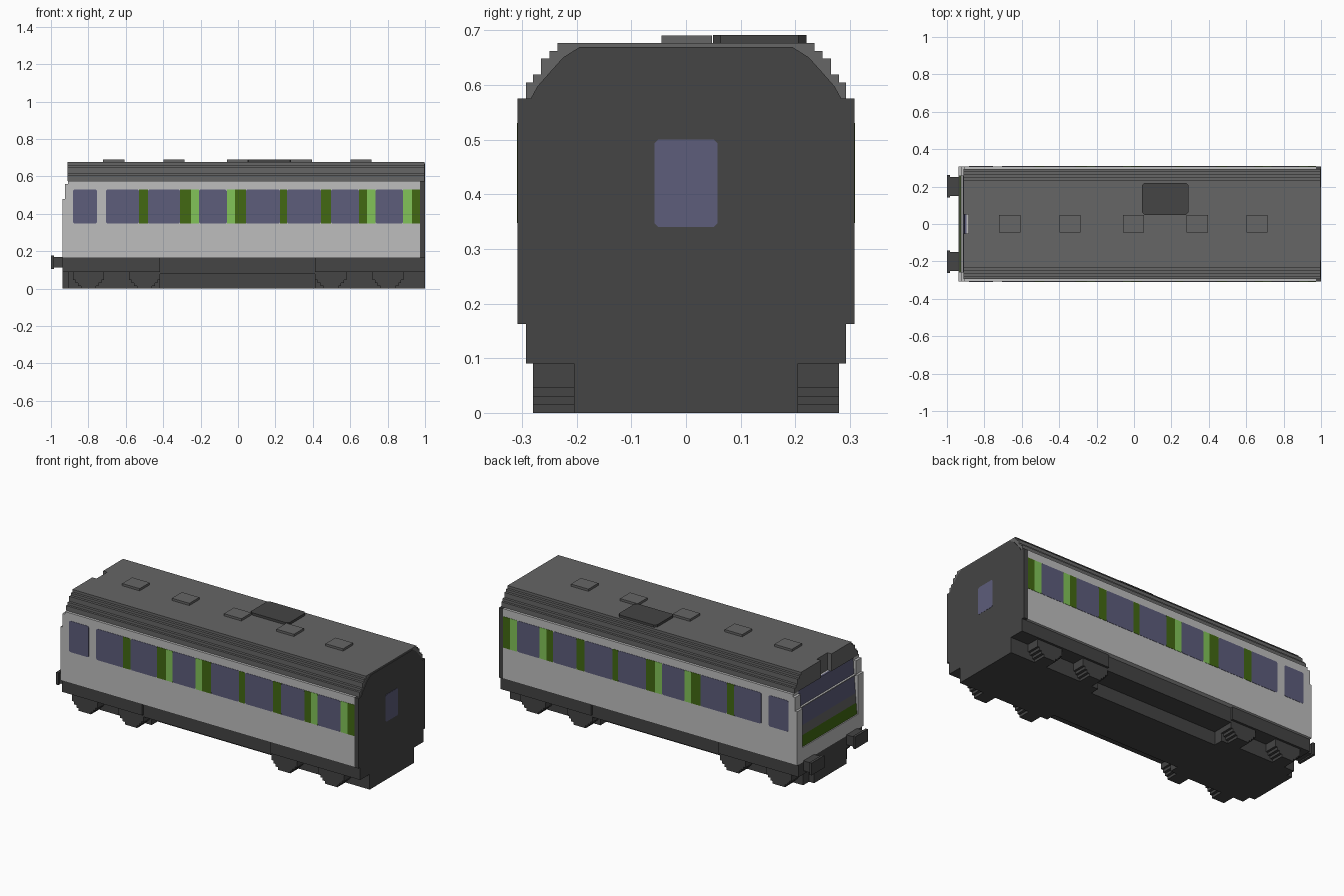
import bpy, bmesh

cube = bpy.data.objects.get("Cube")
if cube:
    bpy.data.objects.remove(cube, do_unlink=True)


def material(name, rgb):
    m = bpy.data.materials.new(name)
    m.use_nodes = True
    m.diffuse_color = (*rgb, 1)
    bsdf = next(n for n in m.node_tree.nodes if n.type == 'BSDF_PRINCIPLED')
    bsdf.inputs["Base Color"].default_value = (*rgb, 1)
    bsdf.inputs["Roughness"].default_value = 0.8
    return m


WALL = material("light grey", (0.515, 0.515, 0.515))
DARK = material("dark grey", (0.058, 0.058, 0.058))
ROOF = material("roof grey", (0.133, 0.133, 0.133))
GLASS = material("violet glass", (0.109, 0.109, 0.198))
LIME = material("light green", (0.223, 0.546, 0.098))
GREEN = material("dark green", (0.054, 0.141, 0.006))


def prism(name, pts, axis, a, b, mat):
    """Extrude a 2D outline along an axis from a to b."""
    place = {'X': lambda p, t: (t, p[0], p[1]),
             'Y': lambda p, t: (p[0], t, p[1]),
             'Z': lambda p, t: (p[0], p[1], t)}[axis]
    bm = bmesh.new()
    lo = [bm.verts.new(place(p, a)) for p in pts]
    hi = [bm.verts.new(place(p, b)) for p in pts]
    bm.faces.new(lo)
    bm.faces.new(hi[::-1])
    n = len(pts)
    for i in range(n):
        j = (i + 1) % n
        bm.faces.new((lo[i], hi[i], hi[j], lo[j]))
    bmesh.ops.recalc_face_normals(bm, faces=bm.faces)
    me = bpy.data.meshes.new(name)
    bm.to_mesh(me)
    bm.free()
    me.materials.append(mat)
    ob = bpy.data.objects.new(name, me)
    bpy.context.collection.objects.link(ob)
    return ob


def rect(u0, u1, v0, v1, c=0.0):
    """Rectangle outline with optional cut corners."""
    if not c:
        return [(u0, v0), (u1, v0), (u1, v1), (u0, v1)]
    return [(u0 + c, v0), (u1 - c, v0), (u1, v0 + c), (u1, v1 - c),
            (u1 - c, v1), (u0 + c, v1), (u0, v1 - c), (u0, v0 + c)]


def box(name, x, y, z, mat):
    return prism(name, rect(*x, *y), 'Z', *z, mat)


def sides(name, x, y, z, mat):
    """Box repeated on both sides of the carriage."""
    for tag, s in (("right", -1), ("left", 1)):
        box(f"{name}_{tag}", x, sorted((s * y[0], s * y[1])), z, mat)


# Body shell, with cab posts and apron around the windscreen
W = 0.308
box("body", (-0.895, 0.973), (-W, W), (0.163, 0.575), WALL)
box("cab_apron", (-0.938, -0.895), (-W, W), (0.163, 0.25), WALL)
post = [(-0.938, 0.25), (-0.895, 0.25), (-0.895, 0.575), (-0.91, 0.575),
        (-0.91, 0.56), (-0.925, 0.56), (-0.925, 0.48), (-0.938, 0.48)]
for tag, a, b in (("right", -W, -0.257), ("left", 0.257, W)):
    prism(f"cab_post_{tag}", post, 'Y', a, b, WALL)

# Cab front: leaning bands of green, grey and glass
def lean(z):
    return -0.932 + (z - 0.25) * 0.08

for name, z0, z1, mat in (("cab_green_band", 0.25, 0.315, GREEN),
                          ("cab_grey_band", 0.315, 0.37, ROOF),
                          ("windscreen", 0.37, 0.575, GLASS)):
    prism(name, [(lean(z0), z0), (-0.895, z0), (-0.895, z1), (lean(z1), z1)],
          'Y', -0.257, 0.257, mat)
box("windscreen_bar", (-0.925, -0.905), (-0.257, 0.257), (0.476, 0.482), WALL)

# Stepped roof
steps = [(0.293, 0.575), (0.293, 0.604), (0.28, 0.604), (0.28, 0.619),
         (0.265, 0.619), (0.265, 0.648), (0.25, 0.648), (0.25, 0.662),
         (0.235, 0.662), (0.235, 0.677)]
mirrored = [(-y, z) for y, z in reversed(steps)]
prism("roof", steps + mirrored, 'X', -0.885, 0.996, ROOF)
prism("roof_brow_left", steps + [(0.05, 0.677), (0.05, 0.575)], 'X', -0.912, -0.885, ROOF)
prism("roof_brow_right", [(-0.05, 0.575), (-0.05, 0.677)] + mirrored, 'X', -0.912, -0.885, ROOF)

# Roof vents and hatch
for i, x in enumerate((-0.665, -0.342, -0.003, 0.338, 0.658)):
    box(f"roof_vent_{i + 1}", (x - 0.057, x + 0.057), (-0.045, 0.048), (0.67, 0.69), ROOF)
prism("roof_hatch", rect(0.042, 0.292, 0.049, 0.22, 0.014), 'Z', 0.67, 0.691, DARK)

# Dark end wall with a rounded top panel and door window
box("end_wall", (0.973, 1.0), (-W, W), (0.163, 0.575), DARK)
arch = [(0.284, 0.575), (0.272, 0.597), (0.25, 0.622), (0.225, 0.65), (0.195, 0.669)]
prism("end_wall_top", arch + [(-y, z) for y, z in reversed(arch)], 'X', 0.99, 1.0, DARK)
prism("end_door_window", rect(-0.058, 0.058, 0.34, 0.5, 0.007), 'X', 0.994, 1.001, GLASS)

# Window strip: (start, end, colour), the same on both sides
strip = [(-0.882, -0.754, GLASS), (-0.706, -0.53, GLASS), (-0.53, -0.482, GREEN),
         (-0.482, -0.31, GLASS), (-0.31, -0.25, GREEN), (-0.25, -0.208, LIME),
         (-0.208, -0.06, GLASS), (-0.06, -0.016, LIME), (-0.016, 0.042, GREEN),
         (0.042, 0.224, GLASS), (0.224, 0.262, GREEN), (0.262, 0.444, GLASS),
         (0.444, 0.497, GREEN), (0.497, 0.648, GLASS), (0.648, 0.69, GREEN),
         (0.69, 0.735, LIME), (0.735, 0.882, GLASS), (0.882, 0.929, LIME),
         (0.929, 0.973, GREEN)]
names = {GLASS: "window", LIME: "light_stripe", GREEN: "dark_stripe"}
for i, (x0, x1, mat) in enumerate(strip):
    cut = 0.007 if mat == GLASS else 0
    for tag, a, b in (("right", -0.3095, -0.302), ("left", 0.302, 0.3095)):
        prism(f"{names[mat]}_{tag}_{i + 1}", rect(x0, x1, 0.347, 0.53, cut), 'Y', a, b, mat)

# Underframe: wide ends, set-back middle, deep central core
box("underframe_rear", (0.413, 1.0), (-0.293, 0.293), (0.09, 0.163), DARK)
box("underframe_front", (-0.938, -0.418), (-0.293, 0.293), (0.09, 0.163), DARK)
box("underframe_middle", (-0.418, 0.413), (-0.28, 0.28), (0.077, 0.163), DARK)
box("core_rear", (0.413, 1.0), (-0.205, 0.205), (0, 0.09), DARK)
box("core_front", (-0.905, -0.418), (-0.205, 0.205), (0, 0.09), DARK)
box("core_middle", (-0.418, 0.413), (-0.15, 0.15), (0, 0.077), DARK)
box("front_plough", (-0.938, -0.905), (-0.15, 0.15), (0, 0.09), DARK)

# Stepped wheel covers
wheel = [(0.04, 0), (0.04, 0.015), (0.055, 0.015), (0.055, 0.03),
         (0.07, 0.03), (0.07, 0.046), (0.083, 0.046), (0.083, 0.09)]
wheel += [(-x, z) for x, z in reversed(wheel)]
for i, cx in enumerate((-0.8, -0.5, 0.496, 0.802)):
    for tag, a, b in (("right", -0.28, -0.2), ("left", 0.2, 0.28)):
        prism(f"wheel_{tag}_{i + 1}", [(cx + x, z) for x, z in wheel], 'Y', a, b, DARK)

# Buffers
sides("buffer_shaft", (-0.985, -0.93), (0.15, 0.25), (0.112, 0.17), DARK)
sides("buffer_head", (-1.0, -0.985), (0.143, 0.262), (0.105, 0.177), DARK)
